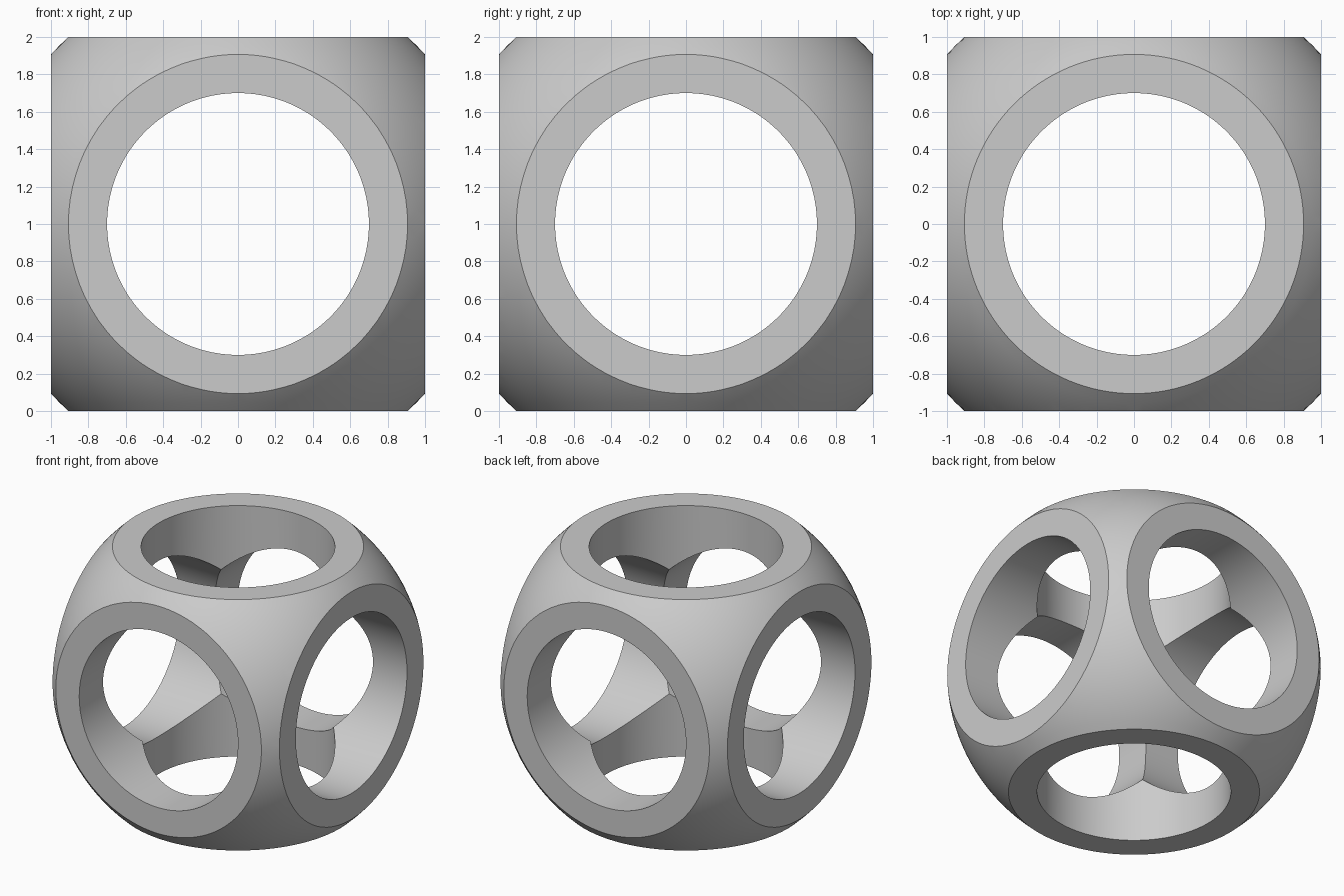
import bpy
import math

HALF = 1.0        # half width of the block
BALL_R = 1.35     # radius that rounds the block
HOLE_R = 0.70     # radius of the through holes
CENTRE = (0, 0, HALF)

if "Cube" in bpy.data.objects:
    bpy.data.objects.remove(bpy.data.objects["Cube"], do_unlink=True)


def name_active(name):
    obj = bpy.context.object
    obj.name = name
    return obj


def apply_boolean(target, cutter, operation):
    mod = target.modifiers.new(cutter.name, "BOOLEAN")
    mod.operation = operation
    mod.solver = "EXACT"
    mod.object = cutter
    bpy.ops.object.select_all(action="DESELECT")
    target.select_set(True)
    bpy.context.view_layer.objects.active = target
    bpy.ops.object.modifier_apply(modifier=mod.name)
    bpy.data.objects.remove(cutter, do_unlink=True)


# Plain grey surface
grey = bpy.data.materials.new("light_grey")
grey.use_nodes = True
grey.diffuse_color = (0.6, 0.6, 0.6, 1)
grey.node_tree.nodes["Principled BSDF"].inputs["Base Color"].default_value = grey.diffuse_color

# Ball trimmed by a cube to give six flat round faces
bpy.ops.mesh.primitive_uv_sphere_add(segments=128, ring_count=64, radius=BALL_R, location=CENTRE)
frame = name_active("rounded_cube_frame")
bpy.ops.mesh.primitive_cube_add(size=2 * HALF, location=CENTRE)
cube = name_active("trimming_cube")
cube.hide_render = True
apply_boolean(frame, cube, "INTERSECT")

# Round holes along all three axes
quarter = math.pi / 2
for axis, turn in (("x", (0, quarter, 0)), ("y", (quarter, 0, 0)), ("z", (0, 0, 0))):
    bpy.ops.mesh.primitive_cylinder_add(vertices=128, radius=HOLE_R, depth=3 * HALF,
                                        location=CENTRE, rotation=turn)
    drill = name_active("hole_cutter_" + axis)
    drill.hide_render = True
    apply_boolean(frame, drill, "DIFFERENCE")

# One colour, smooth curves, crisp rims
frame.data.materials.clear()
frame.data.materials.append(grey)
for face in frame.data.polygons:
    face.material_index = 0
bpy.ops.object.select_all(action="DESELECT")
frame.select_set(True)
bpy.context.view_layer.objects.active = frame
bpy.ops.object.shade_smooth_by_angle(angle=math.radians(25))
